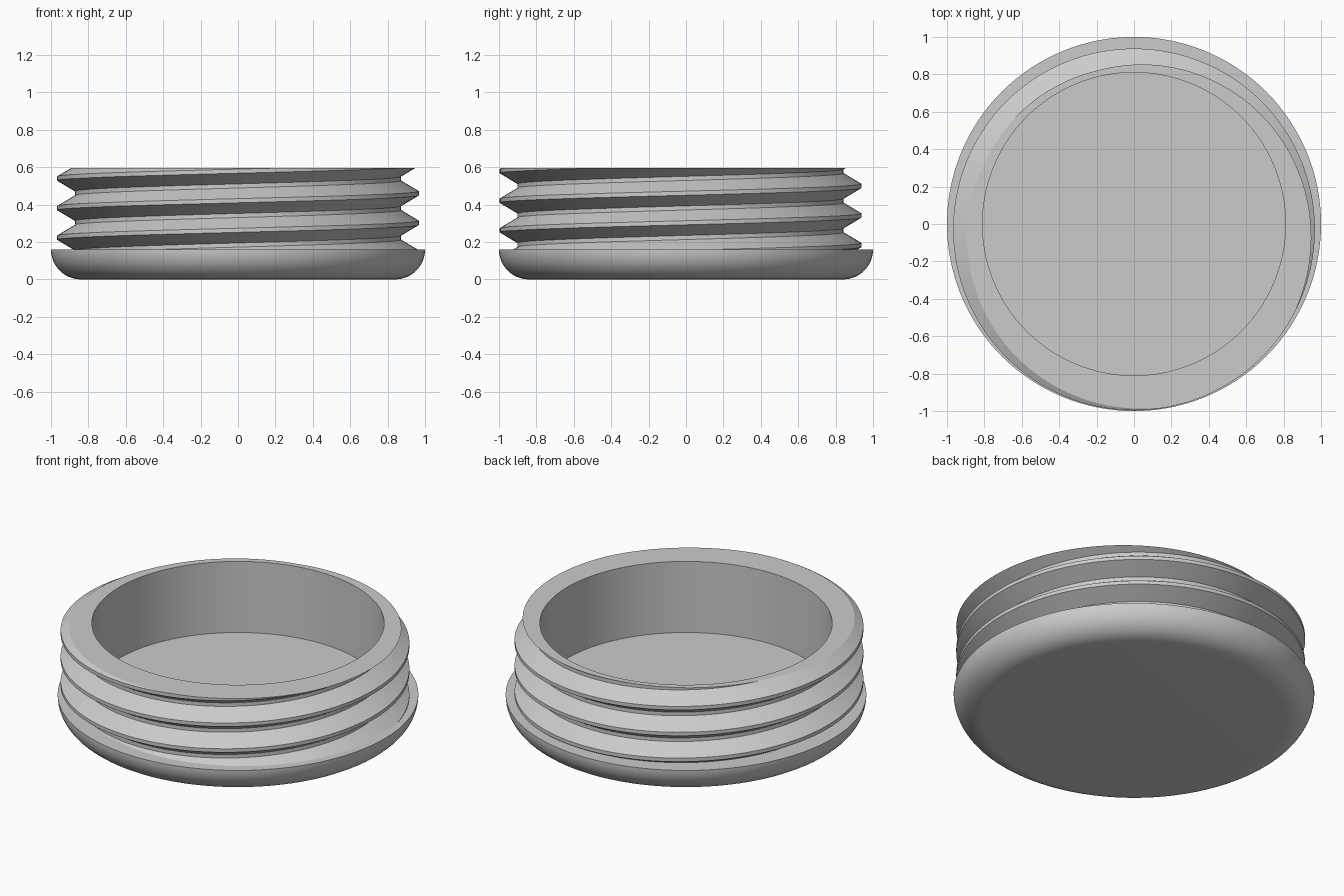
import bpy, bmesh, math

cube = bpy.data.objects.get("Cube")
if cube:
    bpy.data.objects.remove(cube, do_unlink=True)

SEG = 128
FLANGE_TOP, TOP = 0.16, 0.595
BORE = 0.81
ROOT, CREST, PITCH, OFFSET_Y = 0.872, 0.967, 0.158, -0.029
CREST_AT_X = 0.302          # crest height on the +x side
CREST_HALF, ROOT_HALF = 0.011, 0.068

grey = bpy.data.materials.new("plain_grey")
grey.use_nodes = True
grey.diffuse_color = (0.6, 0.6, 0.6, 1)
grey.node_tree.nodes["Principled BSDF"].inputs["Base Color"].default_value = (0.6, 0.6, 0.6, 1)


def finish(name, bm, angle=25):
    bmesh.ops.remove_doubles(bm, verts=bm.verts, dist=0.0002)
    bmesh.ops.recalc_face_normals(bm, faces=bm.faces)
    mesh = bpy.data.meshes.new(name)
    bm.to_mesh(mesh)
    bm.free()
    mesh.materials.append(grey)
    obj = bpy.data.objects.new(name, mesh)
    bpy.context.collection.objects.link(obj)
    bpy.ops.object.select_all(action="DESELECT")
    obj.select_set(True)
    bpy.context.view_layer.objects.active = obj
    bpy.ops.object.shade_smooth_by_angle(angle=math.radians(angle))


def skin(bm, rows):
    """Quads between neighbouring rows of points."""
    grid = [[bm.verts.new(p) for p in row] for row in rows]
    for a, b in zip(grid, grid[1:]):
        for i in range(len(a) - 1):
            bm.faces.new((a[i], b[i], b[i + 1], a[i + 1]))


def ring_point(radius, t, z, cy=0.0):
    return (radius * math.cos(t), radius * math.sin(t) + cy, z)


def thread_radius(t, z):
    """Outer radius of the screw at one angle and height."""
    d = (z - CREST_AT_X - PITCH * t / math.tau) % PITCH
    d = min(d, PITCH - d)
    k = min(max((d - CREST_HALF) / (ROOT_HALF - CREST_HALF), 0), 1)
    return CREST + (ROOT - CREST) * k


angles = [math.tau * i / SEG for i in range(SEG + 1)]

# Rounded base flange; its flat top is also the floor of the bore
bm = bmesh.new()
arc = [math.pi / 2 * i / 16 for i in range(17)]
profile = [(1 - FLANGE_TOP + FLANGE_TOP * math.sin(a),
            FLANGE_TOP - FLANGE_TOP * math.cos(a)) for a in arc]
skin(bm, [[ring_point(r, t, z) for r, z in profile] for t in angles])
bmesh.ops.remove_doubles(bm, verts=bm.verts, dist=0.0002)
bmesh.ops.holes_fill(bm, edges=[e for e in bm.edges if e.is_boundary], sides=0)
finish("base_flange", bm)

# Screw wall: helical sheet trimmed flat at both ends
bm = bmesh.new()
section = [(CREST, -CREST_HALF), (CREST, CREST_HALF),
           (ROOT, ROOT_HALF), (ROOT, PITCH - ROOT_HALF),
           (CREST, PITCH - CREST_HALF)]
for turn in range(-3, 3):
    skin(bm, [[ring_point(r, t, CREST_AT_X + PITCH * (turn + t / math.tau) + dz, OFFSET_Y)
               for r, dz in section] for t in angles])
bmesh.ops.remove_doubles(bm, verts=bm.verts, dist=0.0002)
for height, side in ((FLANGE_TOP, -1), (TOP, 1)):
    bmesh.ops.bisect_plane(bm, geom=bm.verts[:] + bm.edges[:] + bm.faces[:],
                           plane_co=(0, 0, height), plane_no=(0, 0, side),
                           clear_outer=True)

# Flat rim and inner bore wall
skin(bm, [[ring_point(thread_radius(t, TOP), t, TOP, OFFSET_Y),
           ring_point(BORE, t, TOP),
           ring_point(BORE, t, FLANGE_TOP)] for t in angles])
finish("threaded_wall", bm)
